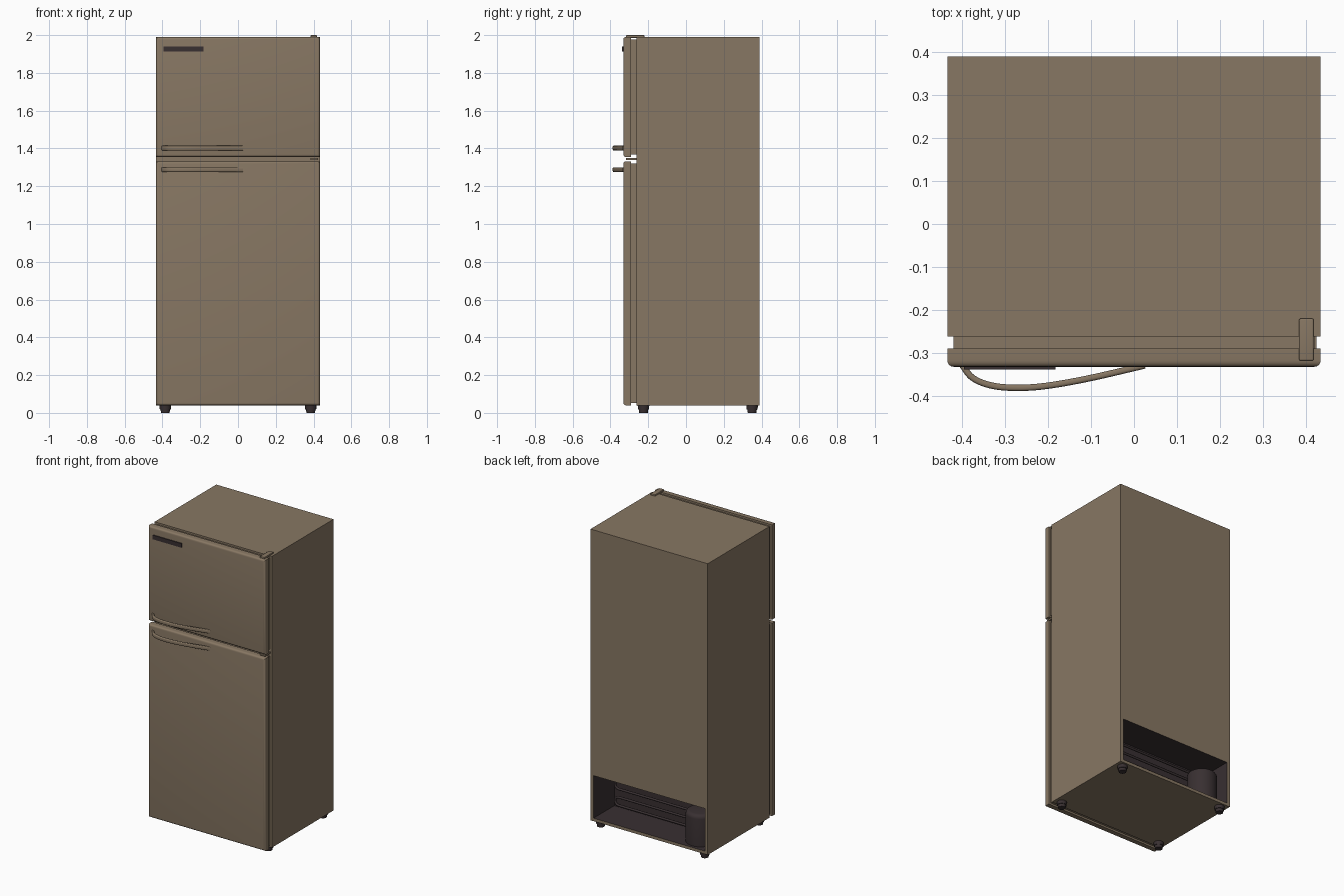
import bpy, bmesh, math
from mathutils import Vector

if "Cube" in bpy.data.objects:
    bpy.data.objects.remove(bpy.data.objects["Cube"])


def material(name, rgb):
    m = bpy.data.materials.new(name)
    m.diffuse_color = (*rgb, 1)
    m.use_nodes = True
    m.node_tree.nodes["Principled BSDF"].inputs["Base Color"].default_value = m.diffuse_color
    return m


BROWN = material("warm brown enamel", (0.245, 0.185, 0.125))
DARK = material("dark plum metal", (0.040, 0.029, 0.031))


def finish(name, bm, mat, smooth=False):
    bmesh.ops.recalc_face_normals(bm, faces=bm.faces)
    me = bpy.data.meshes.new(name)
    bm.to_mesh(me)
    bm.free()
    me.materials.append(mat)
    ob = bpy.data.objects.new(name, me)
    bpy.context.collection.objects.link(ob)
    if smooth:
        bpy.ops.object.select_all(action='DESELECT')
        ob.select_set(True)
        bpy.context.view_layer.objects.active = ob
        bpy.ops.object.shade_smooth_by_angle(angle=math.radians(35))
    return ob


def box(name, lo, hi, mat, front_bevel=0.0, bevel=0.0):
    """Box between two corners; front_bevel rounds only the edges of the -y face."""
    bm = bmesh.new()
    bmesh.ops.create_cube(bm, size=1)
    for v in bm.verts:
        v.co = [lo[i] + (v.co[i] + 0.5) * (hi[i] - lo[i]) for i in range(3)]
    r = front_bevel or bevel
    if r:
        edges = [e for e in bm.edges
                 if bevel or all(v.co.y < lo[1] + 1e-5 for v in e.verts)]
        bmesh.ops.bevel(bm, geom=edges, offset=r, segments=4, profile=0.5, affect='EDGES')
    return finish(name, bm, mat, bool(r))


def lathe_cone(name, x, y, z0, z1, r0, r1, mat, sides=24, bevel=0.0):
    bm = bmesh.new()
    bmesh.ops.create_cone(bm, cap_ends=True, segments=sides,
                          radius1=r0, radius2=r1, depth=z1 - z0)
    bmesh.ops.translate(bm, verts=bm.verts, vec=(x, y, (z0 + z1) / 2))
    if bevel:
        top = [e for e in bm.edges if all(v.co.z > z1 - 1e-5 for v in e.verts)]
        bmesh.ops.bevel(bm, geom=top, offset=bevel, segments=4, profile=0.5, affect='EDGES')
    return finish(name, bm, mat, True)


def smooth_path(pts, steps=8):
    """Catmull-Rom points through the given 2D path."""
    p = [Vector(q) for q in pts]
    p = [2 * p[0] - p[1]] + p + [2 * p[-1] - p[-2]]
    out = []
    for i in range(1, len(p) - 2):
        a, b, c, d = p[i - 1:i + 3]
        for s in range(steps):
            t = s / steps
            out.append(0.5 * (2 * b + (c - a) * t + (2 * a - 5 * b + 4 * c - d) * t * t
                              + (3 * b - a - 3 * c + d) * t ** 3))
    return out + [p[-2]]


def handle(name, z):
    """Bowed grip: rounded bar section swept along a plan curve."""
    path = smooth_path([(-0.402, -0.325), (-0.375, -0.358), (-0.33, -0.376),
                        (-0.27, -0.381), (-0.2, -0.376), (-0.1, -0.358), (0.025, -0.329)])
    n = 16
    sec = []
    for k in range(n):
        a = 2 * math.pi * (k + 0.5) / n
        c, s = math.cos(a), math.sin(a)
        sec.append((0.0075 * math.copysign(abs(c) ** 0.7, c),
                    0.0125 * math.copysign(abs(s) ** 0.5, s)))
    bm = bmesh.new()
    rings = []
    for i, q in enumerate(path):
        t = (path[min(i + 1, len(path) - 1)] - path[max(i - 1, 0)]).normalized()
        nx, ny = -t.y, t.x
        rings.append([bm.verts.new((q.x + nx * a, q.y + ny * a, z + b)) for a, b in sec])
    for r, s in zip(rings, rings[1:]):
        for k in range(n):
            bm.faces.new((r[k], r[(k + 1) % n], s[(k + 1) % n], s[k]))
    bm.faces.new(rings[0])
    bm.faces.new(rings[-1])
    return finish(name, bm, BROWN, True)


# Cabinet with the machine bay cut into its lower back
cabinet = box("cabinet", (-0.434, -0.262, 0.04), (0.434, 0.39, 1.99), BROWN)
cutter = box("machine_bay_cutter", (-0.412, 0.17, 0.06), (0.412, 0.5, 0.345), DARK)
cutter.hide_render = True
mod = cabinet.modifiers.new("bay", 'BOOLEAN')
mod.operation, mod.solver, mod.object = 'DIFFERENCE', 'EXACT', cutter
bpy.context.view_layer.objects.active = cabinet
bpy.ops.object.modifier_apply(modifier="bay")
bpy.data.objects.remove(cutter)
if len(cabinet.data.materials) < 2:
    cabinet.data.materials.append(DARK)
for f in cabinet.data.polygons:      # bay lining is dark
    c = f.center
    inside = abs(c.x) < 0.42 and 0.16 < c.y < 0.385 and 0.05 < c.z < 0.36
    f.material_index = 1 if inside else 0

# Doors and their recessed inner liners
for name, z0, z1 in (("freezer_door", 1.355, 1.99), ("fridge_door", 0.04, 1.332)):
    box(name, (-0.434, -0.332, z0), (0.434, -0.29, z1), BROWN, front_bevel=0.014)
    box(name + "_liner", (-0.42, -0.295, z0 + 0.012), (0.42, -0.258, z1 - 0.012), BROWN)

# Handles and blank badge plate
handle("freezer_handle", 1.402)
handle("fridge_handle", 1.288)
box("badge_plate", (-0.395, -0.338, 1.912), (-0.183, -0.330, 1.940), DARK)

# Hinges
box("top_hinge_cover", (0.384, -0.318, 1.985), (0.418, -0.22, 2.0), BROWN, bevel=0.004)
box("middle_hinge", (0.384, -0.318, 1.338), (0.424, -0.255, 1.349), BROWN)

# Feet
for sx in (-1, 1):
    for y in (-0.225, 0.35):
        lathe_cone("foot", sx * 0.385, y, 0.0, 0.018, 0.023, 0.025, DARK)
        lathe_cone("foot_collar", sx * 0.385, y, 0.018, 0.042, 0.029, 0.031, DARK)

# Compressor in the bay
lathe_cone("compressor", -0.305, 0.28, 0.058, 0.27, 0.092, 0.092, DARK, sides=32, bevel=0.025)

# Condenser coil: serpentine pipe
curve = bpy.data.curves.new("condenser_coil", 'CURVE')
curve.dimensions = '3D'
curve.bevel_depth = 0.008
curve.bevel_resolution = 2
levels = [0.11, 0.165, 0.22, 0.275]
pts = []
for i, z in enumerate(levels):
    side = 1 if i % 2 == 0 else -1
    pts.append((-side * 0.3, z))
    pts.append((side * 0.3, z))
    if i < len(levels) - 1:          # U-bend up to the next run
        h = (levels[i + 1] - z) / 2
        for k in range(1, 8):
            a = -math.pi / 2 + math.pi * k / 8
            pts.append((side * (0.3 + h * math.cos(a)), z + h + h * math.sin(a)))
sp = curve.splines.new('POLY')
sp.points.add(len(pts) - 1)
for p, (x, z) in zip(sp.points, pts):
    p.co = (x + 0.03, 0.24, z, 1)
curve.materials.append(DARK)
coil = bpy.data.objects.new("condenser_coil", curve)
bpy.context.collection.objects.link(coil)
